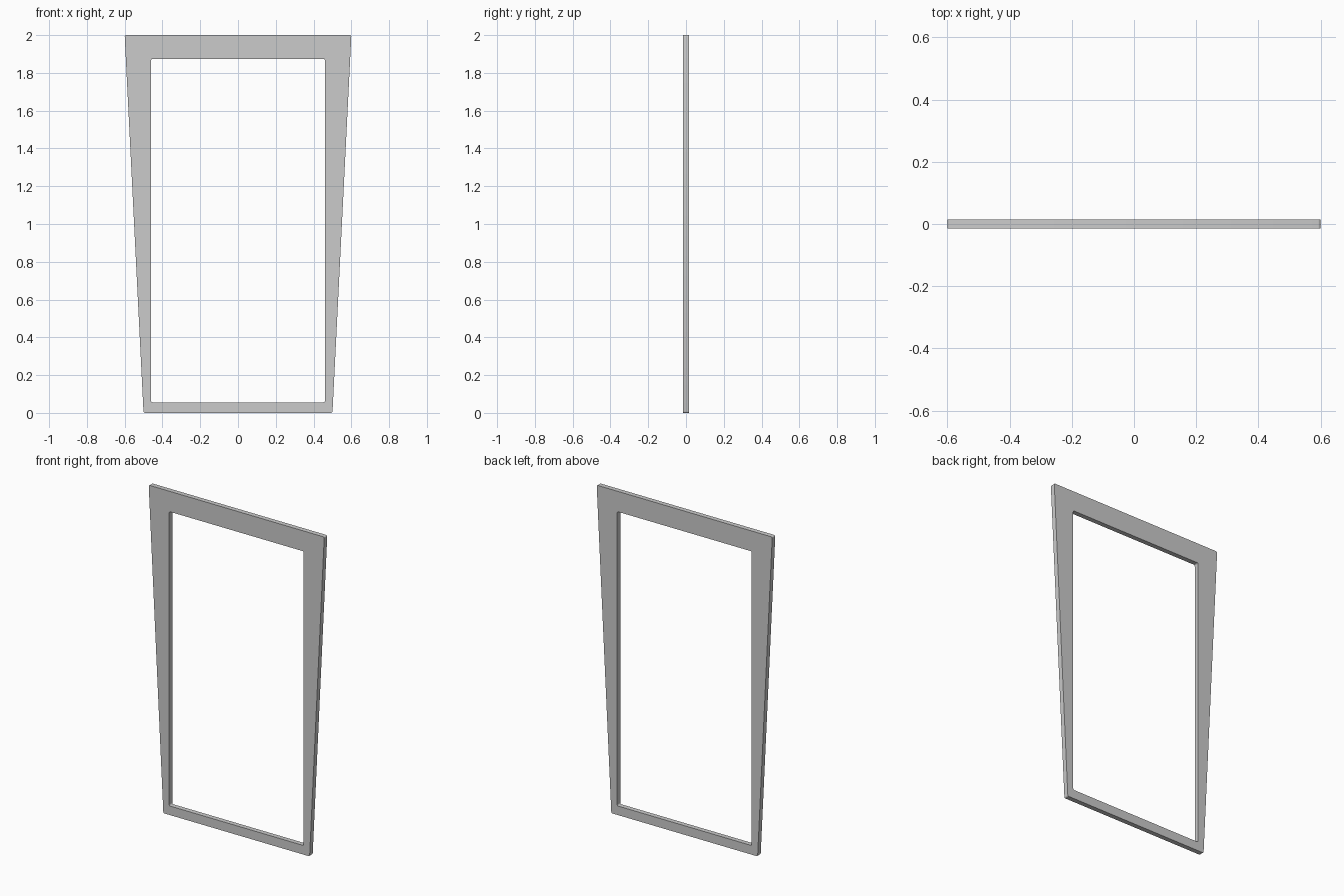
import bpy, bmesh

if "Cube" in bpy.data.objects:
    bpy.data.objects.remove(bpy.data.objects["Cube"])

HALF_DEPTH = 0.015
OUTER = [(-0.5, 0), (0.5, 0), (0.6, 2), (-0.6, 2)]
INNER = [(-0.46, 0.056), (0.46, 0.056), (0.46, 1.874), (-0.46, 1.874)]

bm = bmesh.new()


def ring(points, y):
    return [bm.verts.new((x, y, z)) for x, z in points]


# tapered panel with a rectangular opening
of, ob = ring(OUTER, -HALF_DEPTH), ring(OUTER, HALF_DEPTH)
nf, nb = ring(INNER, -HALF_DEPTH), ring(INNER, HALF_DEPTH)
for i in range(4):
    j = (i + 1) % 4
    for a, b in ((of, nf), (nf, nb), (nb, ob), (ob, of)):
        bm.faces.new((a[i], a[j], b[j], b[i]))

# slightly rounded corners, inside and outside
corners = [bm.edges.get((a[i], b[i])) for a, b in ((of, ob), (nf, nb)) for i in range(4)]
bmesh.ops.bevel(bm, geom=corners, offset=0.008, segments=3, profile=0.5, affect='EDGES')
bmesh.ops.recalc_face_normals(bm, faces=bm.faces[:])

# centre the outline exactly on its full extents
mesh = bpy.data.meshes.new("door_frame")
bm.to_mesh(mesh)
bm.free()
frame = bpy.data.objects.new("door_frame", mesh)
bpy.context.collection.objects.link(frame)
bpy.context.view_layer.objects.active = frame
frame.select_set(True)
bpy.ops.object.shade_smooth_by_angle(angle=0.6)
